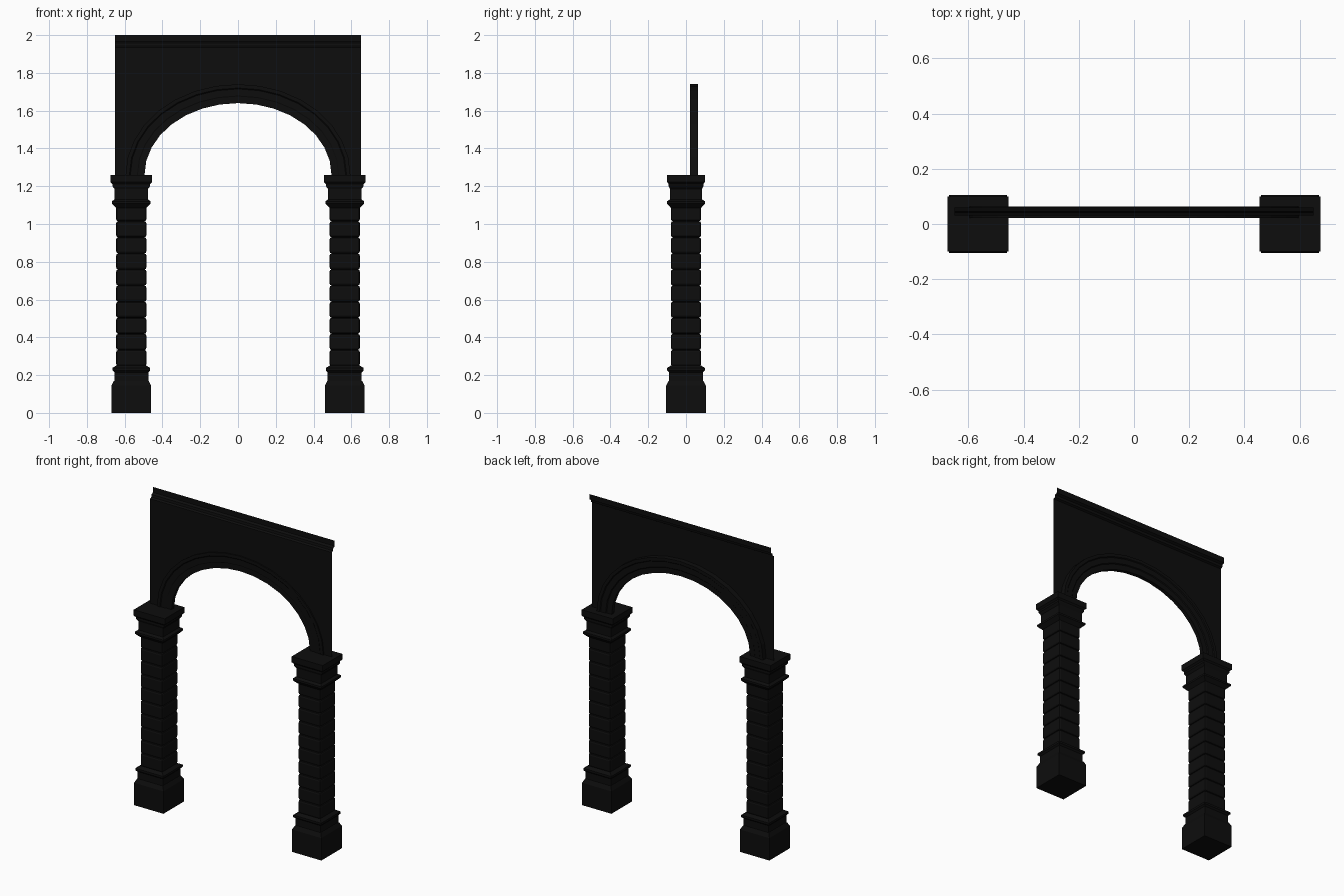
import bpy
import bmesh
from math import pi, cos, sin

cube = bpy.data.objects.get("Cube")
if cube:
    bpy.data.objects.remove(cube, do_unlink=True)

stone = bpy.data.materials.new("dark stone")
stone.use_nodes = True
stone.diffuse_color = (0.004, 0.004, 0.004, 1)
stone.node_tree.nodes["Principled BSDF"].inputs["Base Color"].default_value = stone.diffuse_color

COLUMN_X = 0.565
SPRING = 1.26
WALL_HALF = 0.65
WALL_Y = 0.03
SEGMENTS = 16


def finish(name, bm, solid=True):
    if solid:
        bmesh.ops.recalc_face_normals(bm, faces=bm.faces)
    mesh = bpy.data.meshes.new(name)
    bm.to_mesh(mesh)
    bm.free()
    mesh.materials.append(stone)
    obj = bpy.data.objects.new(name, mesh)
    bpy.context.collection.objects.link(obj)
    return obj


def loft(bm, rings, closed):
    """Join successive rows of points with quads."""
    rows = [[bm.verts.new(p) for p in ring] for ring in rings]
    n = len(rows[0])
    for a, b in zip(rows, rows[1:]):
        for i in range(n if closed else n - 1):
            j = (i + 1) % n
            bm.faces.new((a[i], a[j], b[j], b[i]))
    if closed:
        bm.faces.new(rows[0])
        bm.faces.new(rows[-1])


def square_moulding(name, cx, profile):
    """Square section stacked from (half width, half depth, height)."""
    bm = bmesh.new()
    loft(bm, [[(cx + sx * w, sy * d, z) for sx, sy in
               ((-1, -1), (1, -1), (1, 1), (-1, 1))] for w, d, z in profile], True)
    return finish(name, bm)


def arch_point(offset, k):
    """Point on the elliptical arch, moved outward by offset."""
    a = pi * k / SEGMENTS
    return -(0.495 + offset) * cos(a), SPRING + (0.38 + offset) * sin(a)


base_profile = [(0.105, 0.105, 0), (0.105, 0.105, 0.145), (0.093, 0.093, 0.168),
                (0.09, 0.09, 0.17), (0.09, 0.09, 0.215), (0.1, 0.1, 0.225),
                (0.1, 0.1, 0.238), (0.08, 0.08, 0.25)]
capital_profile = [(0.08, 0.08, 1.085), (0.103, 0.1, 1.108), (0.103, 0.1, 1.12),
                   (0.088, 0.085, 1.13), (0.088, 0.085, 1.185), (0.1, 0.092, 1.2),
                   (0.1, 0.092, 1.212), (0.111, 0.1, 1.222), (0.111, 0.1, SPRING)]

# Two columns: base, rusticated shaft, capital
BLOCKS = 10
block_height = (1.1 - 0.248) / BLOCKS
for side, s in (("left", 1), ("right", -1)):
    square_moulding(side + "_column_base", s * COLUMN_X, base_profile)
    bm = bmesh.new()
    for i in range(BLOCKS):
        block = bmesh.ops.create_cube(bm, size=1)["verts"]
        bmesh.ops.scale(bm, verts=block, vec=(0.16, 0.16, block_height))
        bmesh.ops.translate(bm, verts=block,
                            vec=(s * COLUMN_X, 0, 0.248 + (i + 0.5) * block_height))
    shaft = finish(side + "_column_shaft", bm)
    bevel = shaft.modifiers.new("worn edges", "BEVEL")
    bevel.width = 0.011
    bevel.segments = 2
    square_moulding(side + "_column_capital", s * COLUMN_X, capital_profile)

# Thin wall above the arch
lower = [(-WALL_HALF, SPRING)] + [arch_point(0.05, k) for k in range(SEGMENTS + 1)]
lower.append((WALL_HALF, SPRING))
bm = bmesh.new()
loft(bm, [[(x, WALL_Y, z) for x, z in lower],
          [(x, WALL_Y, 1.935) for x, z in lower]], False)
finish("arch_wall", bm, False)

# Moulded arch ring: (outward offset, y)
ring_profile = [(0, 0.028), (0.035, 0.028), (0.04, 0.025), (0.075, 0.025),
                (0.08, 0.021), (0.1, 0.021), (0.1, 0.063), (0.08, 0.063),
                (0.075, 0.058), (0.04, 0.058), (0.035, 0.053), (0, 0.053)]
rings = []
for k in range(SEGMENTS + 1):
    ring = []
    for offset, y in ring_profile:
        x, z = arch_point(offset, k)
        ring.append((x, y, z))
    rings.append(ring)
bm = bmesh.new()
loft(bm, rings, True)
finish("arch_ring", bm)

# Open cornice sheet stepping backward at the wall top
cornice_profile = [(WALL_Y, 1.935), (0.042, 1.942), (0.045, 1.957),
                   (0.06, 1.965), (0.06, 2.0)]
bm = bmesh.new()
loft(bm, [[(-WALL_HALF, y, z), (WALL_HALF, y, z)] for y, z in cornice_profile], False)
finish("cornice", bm, False)
